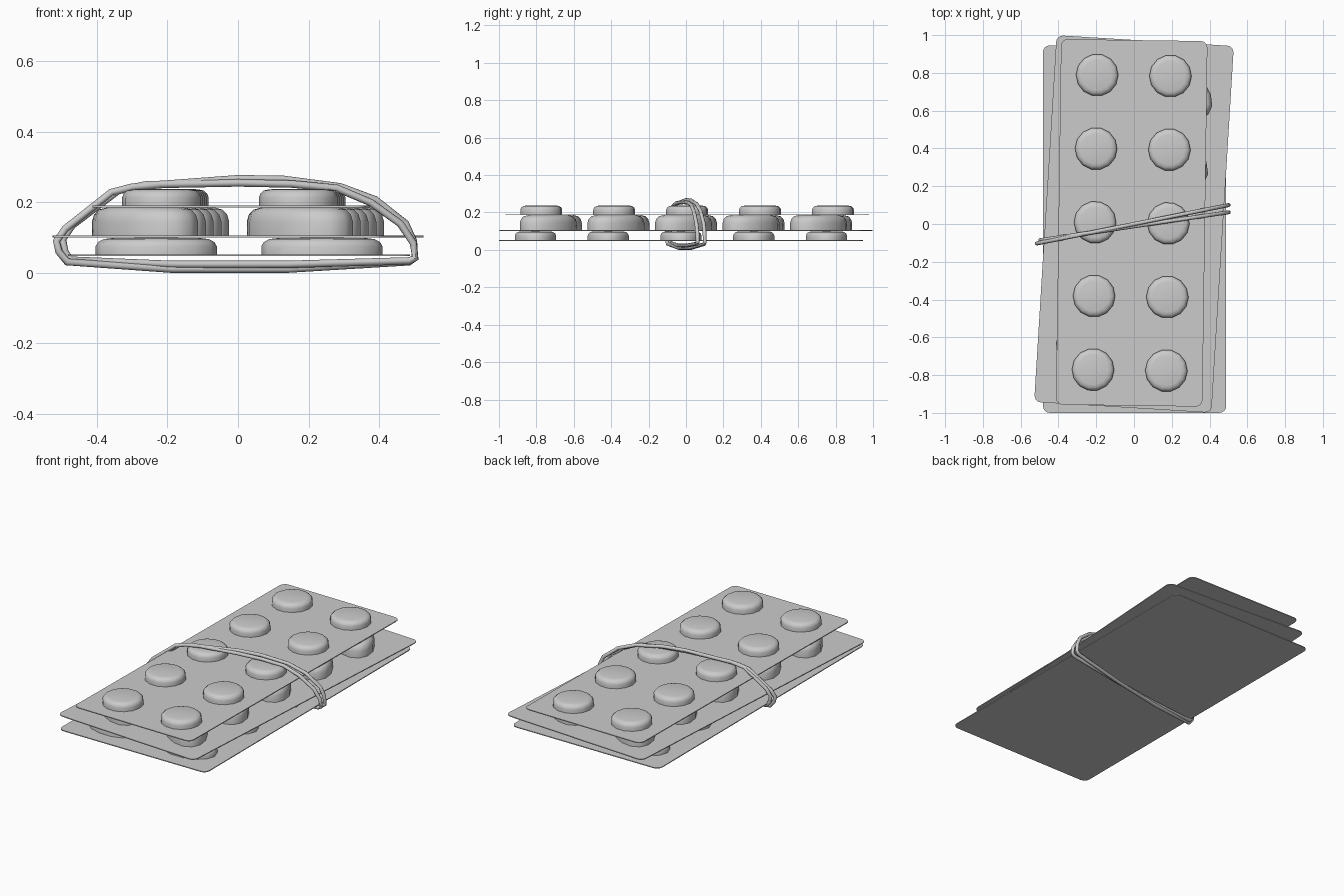
import bpy, bmesh
from math import sin, cos, pi, radians
from mathutils import Matrix

if "Cube" in bpy.data.objects:
    bpy.data.objects.remove(bpy.data.objects["Cube"])

SIDES = 14


def finish(name, bm, angle=50):
    bmesh.ops.recalc_face_normals(bm, faces=bm.faces)
    mesh = bpy.data.meshes.new(name)
    bm.to_mesh(mesh)
    bm.free()
    ob = bpy.data.objects.new(name, mesh)
    bpy.context.collection.objects.link(ob)
    bpy.ops.object.select_all(action='DESELECT')
    ob.select_set(True)
    bpy.context.view_layer.objects.active = ob
    bpy.ops.object.shade_smooth_by_angle(angle=radians(angle))
    return ob


# thin rounded foil card, thickness centred on z = 0
def foil_card(name, w, l, r=0.035, t=0.005):
    bm = bmesh.new()
    verts = []
    for i, (sx, sy) in enumerate([(1, 1), (-1, 1), (-1, -1), (1, -1)]):
        for k in range(5):
            a = i * pi / 2 + k * pi / 8
            verts.append(bm.verts.new((sx * (w / 2 - r) + r * cos(a),
                                       sy * (l / 2 - r) + r * sin(a), -t / 2)))
    face = bm.faces.new(verts)
    ext = bmesh.ops.extrude_face_region(bm, geom=[face])
    bmesh.ops.translate(bm, vec=(0, 0, t), verts=[
        v for v in ext['geom'] if isinstance(v, bmesh.types.BMVert)])
    return finish(name, bm, 30)


# two columns of five domed blisters, each an ellipse a x b turned by tilt
def blisters(name, a, b, h, dx, dy, tilt=0):
    profile = [(1.0, 0.0), (1.0, 0.5), (0.96, 0.74), (0.87, 0.91), (0.72, 0.98)]
    bm = bmesh.new()
    for col in (-1, 1):
        for row in range(-2, 3):
            place = (Matrix.Translation((col * dx, row * dy, 0))
                     @ Matrix.Rotation(radians(tilt), 4, 'Z'))
            rings = [[bm.verts.new(place @ Matrix.Translation(
                (a * s * cos(2 * pi * k / SIDES), b * s * sin(2 * pi * k / SIDES), h * z)).translation)
                for k in range(SIDES)] for s, z in profile]
            tip = bm.verts.new(place @ Matrix.Translation((0, 0, h)).translation)
            for lo, hi in zip(rings, rings[1:]):
                for k in range(SIDES):
                    j = (k + 1) % SIDES
                    bm.faces.new((lo[k], lo[j], hi[j], hi[k]))
            for k in range(SIDES):
                bm.faces.new((rings[-1][k], rings[-1][(k + 1) % SIDES], tip))
            bm.faces.new(rings[0][::-1])
    return finish(name, bm)


# the three stacked packs: card w, l, centre, turn; blister a, b, h, dx, dy, tilt
packs = {
    "bottom": ((0.97, 1.945), (0.003, -0.027, 0.05), 0, (0.172, 0.113, 0.05, 0.235, 0.389, 0)),
    "middle": ((0.94, 1.945), (0, 0, 0.103), -3.5, (0.184, 0.111, 0.084, 0.22, 0.362, -42)),
    "top": ((0.775, 1.935), (-0.012, 0.006, 0.188), -0.8, (0.112, 0.112, 0.05, 0.194, 0.39, 0)),
}
for label, (size, loc, turn, blist) in packs.items():
    for ob in (foil_card(label + "_foil_card", *size), blisters(label + "_blisters", *blist)):
        ob.location = loc
        ob.rotation_euler.z = radians(turn)


# rubber band: two closed strands given as x, z, running diagonally across the stack
def strand(name, pts, slope, offset, r=0.0105):
    cu = bpy.data.curves.new(name, 'CURVE')
    cu.dimensions = '3D'
    cu.bevel_depth = r
    cu.bevel_resolution = 2
    sp = cu.splines.new('POLY')
    sp.points.add(len(pts) - 1)
    for p, (x, z) in zip(sp.points, pts):
        p.co = (x, slope * x + offset, z, 1)
    sp.use_cyclic_u = True
    ob = bpy.data.objects.new(name, cu)
    bpy.context.collection.objects.link(ob)
    bpy.ops.object.select_all(action='DESELECT')
    ob.select_set(True)
    bpy.context.view_layer.objects.active = ob
    bpy.ops.object.convert(target='MESH')
    bpy.ops.object.shade_smooth_by_angle(angle=radians(50))


strand("rubber_band_outer", [
    (-0.515, 0.09), (-0.49, 0.125), (-0.36, 0.228), (-0.30, 0.243), (-0.2, 0.252), (0, 0.267),
    (0.13, 0.265), (0.29, 0.244), (0.39, 0.207), (0.475, 0.14), (0.498, 0.09), (0.502, 0.042),
    (0.485, 0.031), (0.14, 0.0105), (-0.19, 0.0105), (-0.485, 0.031), (-0.508, 0.06)], 0.2, 0)
strand("rubber_band_inner", [
    (-0.497, 0.095), (-0.47, 0.135), (-0.34, 0.233), (-0.26, 0.25), (0, 0.255), (0.15, 0.252),
    (0.28, 0.24), (0.375, 0.2), (0.46, 0.14), (0.497, 0.085), (0.503, 0.042),
    (0.485, 0.034), (0.14, 0.024), (-0.19, 0.024), (-0.475, 0.037), (-0.491, 0.06)], 0.148, -0.012)
